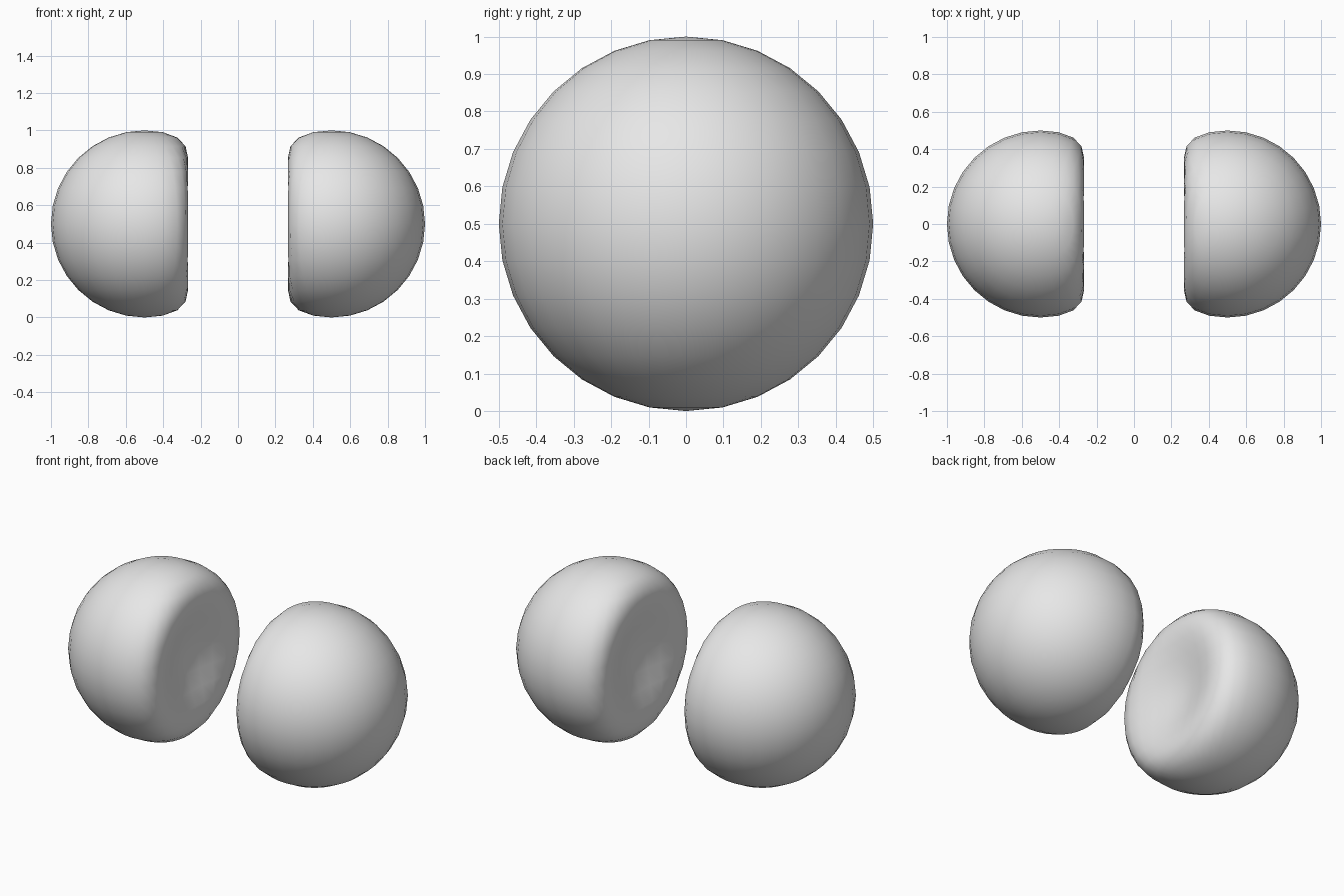
import bpy
import bmesh
from mathutils import Vector

cube = bpy.data.objects.get("Cube")
if cube:
    bpy.data.objects.remove(cube, do_unlink=True)

RADIUS = 0.5
REACH = 0.64   # how far the dent spreads from its centre
DEPTH = 0.34   # how far the dent centre is pushed in

grey = bpy.data.materials.new("light grey")
grey.use_nodes = True
colour = (0.8, 0.8, 0.8, 1)
grey.diffuse_color = colour
grey.node_tree.nodes["Principled BSDF"].inputs["Base Color"].default_value = colour


def dented_ball(name, side):
    """Ball whose inner side is pushed in with a smooth falloff."""
    bm = bmesh.new()
    bmesh.ops.create_uvsphere(bm, u_segments=32, v_segments=16, radius=RADIUS)
    dent_centre = Vector((-side * RADIUS, 0, 0))
    for v in bm.verts:
        t = max(0, 1 - (v.co - dent_centre).length / REACH)
        v.co.x += side * DEPTH * t * t * (3 - 2 * t)
    for f in bm.faces:
        f.smooth = True
    mesh = bpy.data.meshes.new(name)
    bm.to_mesh(mesh)
    bm.free()
    mesh.materials.append(grey)
    ball = bpy.data.objects.new(name, mesh)
    ball.location = (side * RADIUS, 0, RADIUS)
    bpy.context.collection.objects.link(ball)


# Matching pair, dents facing each other
dented_ball("left_dented_ball", 1)
dented_ball("right_dented_ball", -1)
